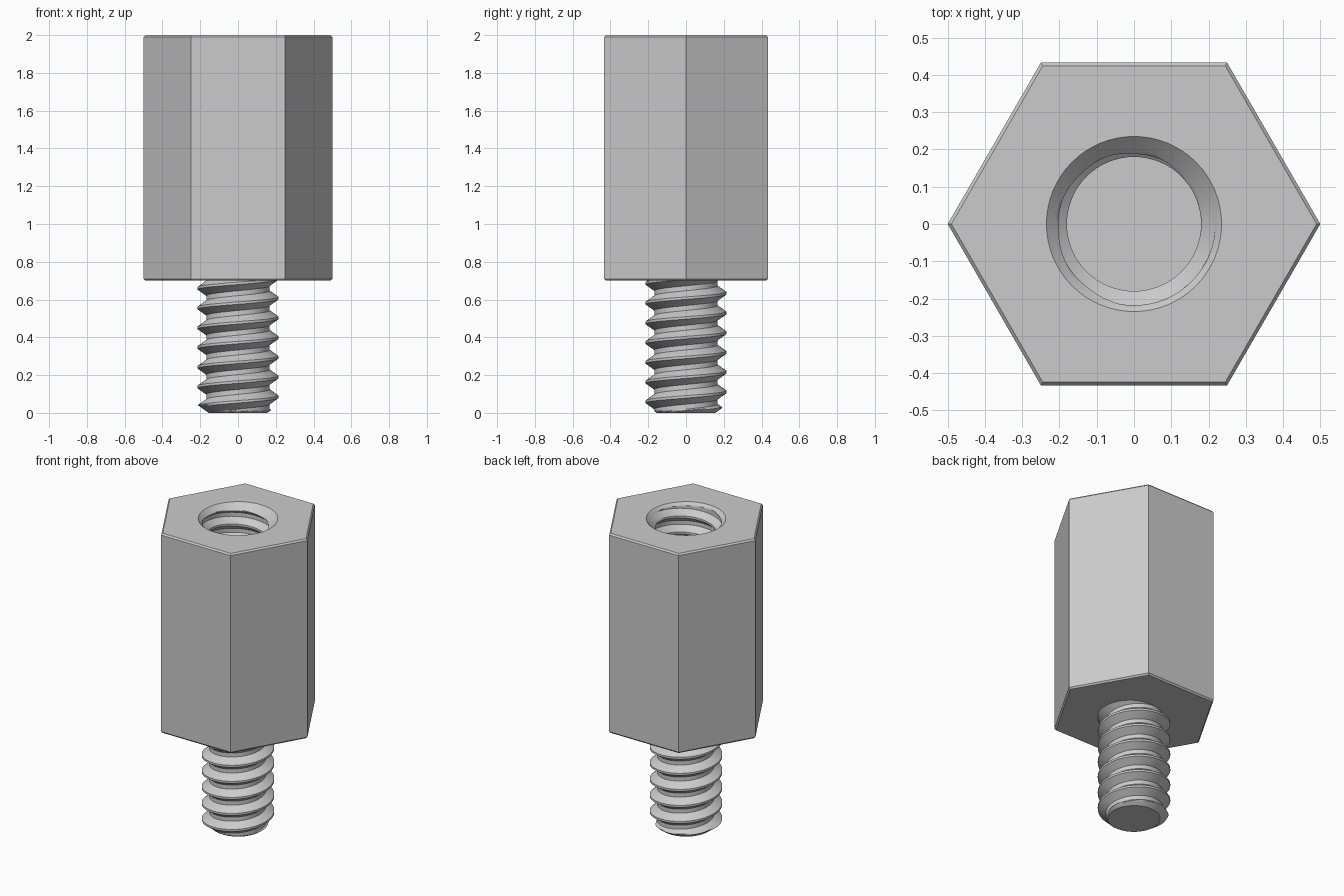
import bpy
import bmesh
from math import cos, sin, pi, radians, floor

cube = bpy.data.objects.get("Cube")
if cube:
    bpy.data.objects.remove(cube)

PITCH = 0.1045
SEGMENTS = 64
ROWS = 16                      # rows per thread turn
BODY_BOTTOM, BODY_TOP = 0.7, 2.0
HOLE_FLOOR, HOLE_RIM = 1.0, 0.235

# One plain metal colour
metal = bpy.data.materials.new("grey_metal")
metal.use_nodes = True
grey = (0.6, 0.6, 0.6, 1)
metal.diffuse_color = grey
metal.node_tree.nodes["Principled BSDF"].inputs["Base Color"].default_value = grey


def finish(bm, name, angle):
    mesh = bpy.data.meshes.new(name)
    bm.to_mesh(mesh)
    bm.free()
    obj = bpy.data.objects.new(name, mesh)
    bpy.context.collection.objects.link(obj)
    mesh.materials.append(metal)
    bpy.ops.object.select_all(action='DESELECT')
    obj.select_set(True)
    bpy.context.view_layer.objects.active = obj
    bpy.ops.object.shade_smooth_by_angle(angle=radians(angle))
    return obj


def ring(bm, radius, z, count):
    return [bm.verts.new((radius * cos(2 * pi * i / count),
                          radius * sin(2 * pi * i / count), z)) for i in range(count)]


def loop_edges(bm, verts):
    return [bm.edges.get(p) or bm.edges.new(p) for p in zip(verts, verts[1:] + verts[:1])]


def thread_shape(phase, crest, root):
    """V thread: narrow flat crest, wider flat root, straight flanks."""
    d = abs(phase - floor(phase + 0.5))
    t = min(max((d - 1 / 16) / (5 / 16), 0), 1)
    return crest + (root - crest) * t


def thread(name, low, high, start, crest, root, limit, inside=False):
    """Helical surface from low to high, trimmed by limit(radius, z), capped below."""
    bm = bmesh.new()
    first = floor((low - start) / PITCH) - 2
    last = floor((high - start) / PITCH) + 2
    columns = []
    for i in range(SEGMENTS + 1):
        turn = i / SEGMENTS
        column = []
        for j in range(first * ROWS, last * ROWS + 1):
            z = min(max(start + PITCH * (turn + j / ROWS), low), high)
            r = limit(thread_shape((z - start) / PITCH - turn, crest, root), z)
            column.append(bm.verts.new((r * cos(2 * pi * turn), r * sin(2 * pi * turn), z)))
        columns.append(column)
    for a, b in zip(columns, columns[1:]):
        for j in range(len(a) - 1):
            quad = (a[j], b[j], b[j + 1], a[j + 1])
            bm.faces.new(quad[::-1] if inside else quad)
    bmesh.ops.remove_doubles(bm, verts=bm.verts[:], dist=0.0002)
    rim = [e for e in bm.edges if e.is_boundary and all(v.co.z < low + 0.0005 for v in e.verts)]
    bmesh.ops.holes_fill(bm, edges=rim, sides=0)
    return finish(bm, name, 25)


# Hexagonal body with fine chamfers and an open round mouth on top
bm = bmesh.new()
C = 0.01
loops = [ring(bm, r, z, 6) for r, z in ((0.5 - C, BODY_BOTTOM), (0.5, BODY_BOTTOM + C),
                                       (0.5, BODY_TOP - C), (0.5 - C, BODY_TOP))]
for a, b in zip(loops, loops[1:]):
    for i in range(6):
        k = (i + 1) % 6
        bm.faces.new((a[i], a[k], b[k], b[i]))
bm.faces.new(loops[0][::-1])
mouth = ring(bm, HOLE_RIM, BODY_TOP, SEGMENTS)
bmesh.ops.triangle_fill(bm, edges=loop_edges(bm, loops[-1]) + loop_edges(bm, mouth),
                        use_beauty=True, normal=(0, 0, 1))
for f in bm.faces:
    f.normal_update()
    if all(v.co.z > BODY_TOP - 0.001 for v in f.verts) and f.normal.z < 0:
        f.normal_flip()
finish(bm, "hex_body", 20)

# Threaded stud below, with a chamfered tip
thread("threaded_stud", 0, BODY_BOTTOM + 0.02, 0.085, 0.214, 0.168,
       lambda r, z: min(r, 0.155 + 1.4 * z))

# Threaded blind hole, countersunk at the mouth
thread("threaded_hole", HOLE_FLOOR, BODY_TOP, HOLE_FLOOR, 0.18, 0.218,
       lambda r, z: max(r, HOLE_RIM - (BODY_TOP - z)), inside=True)
